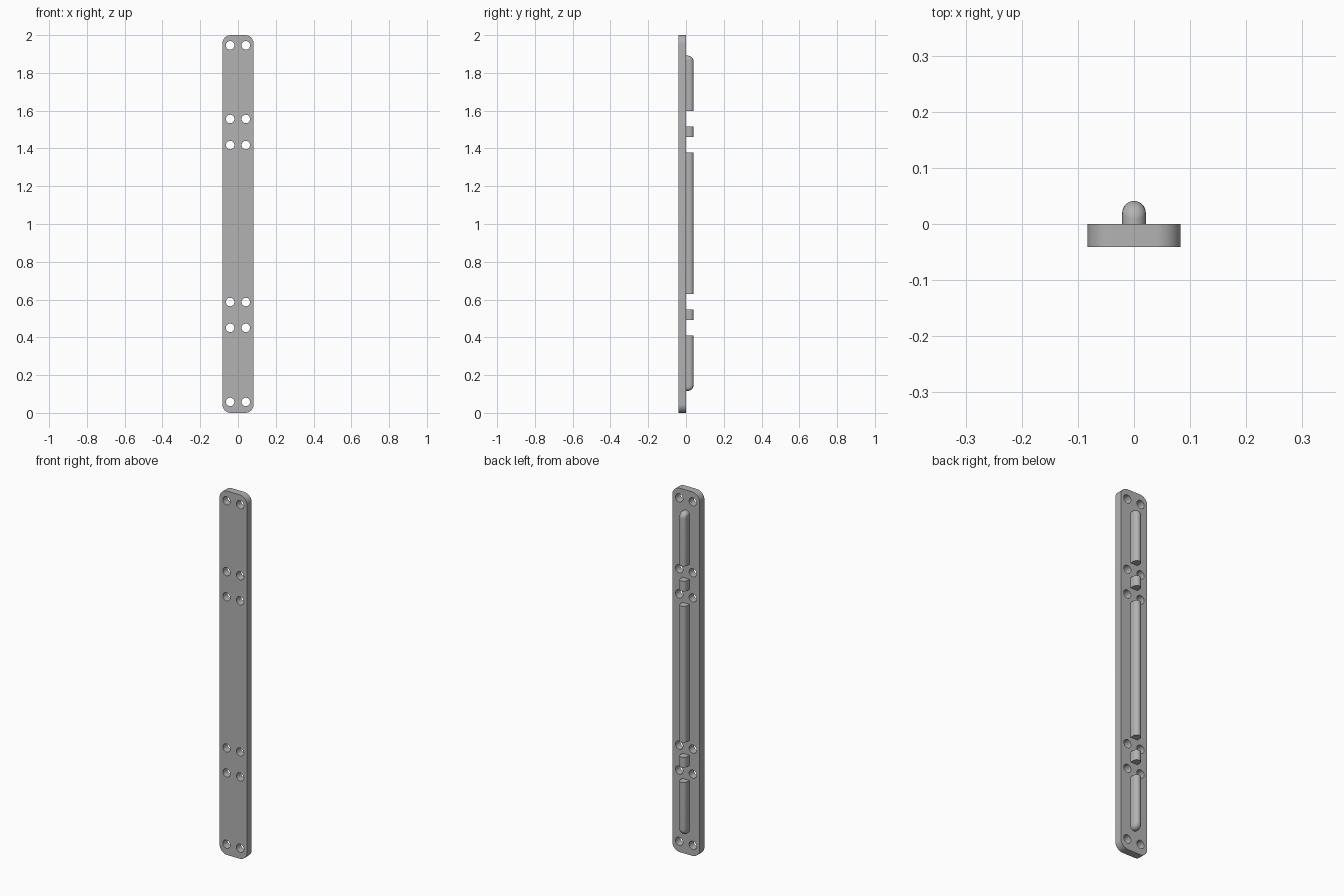
import bpy, bmesh
from math import sin, cos, pi, sqrt
from mathutils import Matrix

cube = bpy.data.objects.get("Cube")
if cube:
    bpy.data.objects.remove(cube, do_unlink=True)

HALF_W, HEIGHT, DEPTH, CORNER = 0.083, 2.0, 0.041, 0.045
HOLE_X, HOLE_R = 0.0415, 0.0225
RIDGE_R, RIDGE_H, FILLET = 0.021, 0.041, 0.033

grey = bpy.data.materials.new("plain_grey")
grey.use_nodes = True
colour = (0.45, 0.45, 0.45, 1)
grey.diffuse_color = colour
grey.node_tree.nodes["Principled BSDF"].inputs["Base Color"].default_value = colour


def arc(cx, cy, r, start, end, n):
    return [(cx + r * cos(start + (end - start) * i / n),
             cy + r * sin(start + (end - start) * i / n)) for i in range(n + 1)]


def finish(name, bm):
    bmesh.ops.remove_doubles(bm, verts=bm.verts, dist=1e-5)
    bmesh.ops.recalc_face_normals(bm, faces=bm.faces)
    mesh = bpy.data.meshes.new(name)
    bm.to_mesh(mesh)
    bm.free()
    mesh.materials.append(grey)
    obj = bpy.data.objects.new(name, mesh)
    bpy.context.collection.objects.link(obj)
    bpy.ops.object.select_all(action='DESELECT')
    obj.select_set(True)
    bpy.context.view_layer.objects.active = obj
    bpy.ops.object.shade_smooth_by_angle(angle=pi / 6)
    return obj


# Plate: rounded outline with drilled holes, extruded through its thickness
def build_plate(hole_heights):
    curve = bpy.data.curves.new("plate_outline", 'CURVE')
    curve.dimensions, curve.fill_mode = '2D', 'BOTH'
    curve.extrude = DEPTH / 2

    def loop(points):
        spline = curve.splines.new('POLY')
        spline.points.add(len(points) - 1)
        for p, (x, y) in zip(spline.points, points):
            p.co = (x, y, 0, 1)
        spline.use_cyclic_u = True

    x, low, high = HALF_W - CORNER, CORNER, HEIGHT - CORNER
    outline = []
    for i, (cx, cy) in enumerate([(x, high), (-x, high), (-x, low), (x, low)]):
        outline += arc(cx, cy, CORNER, i * pi / 2, (i + 1) * pi / 2, 10)
    loop(outline)
    for z in hole_heights:
        for side in (-1, 1):
            loop(arc(side * HOLE_X, z, HOLE_R, 0, 2 * pi, 32)[:-1])

    helper = bpy.data.objects.new("plate_outline", curve)
    bpy.context.collection.objects.link(helper)
    mesh = bpy.data.meshes.new_from_object(helper)
    bm = bmesh.new()
    bm.from_mesh(mesh)
    bpy.data.objects.remove(helper, do_unlink=True)
    bpy.data.meshes.remove(mesh)
    bm.transform(Matrix.Translation((0, -DEPTH / 2, 0)) @ Matrix.Rotation(pi / 2, 4, 'X'))
    finish("plate", bm)


# Ridge: arched cross-section along z, with optional rounded ends
def build_ridge(name, bottom, top, round_bottom=False, round_top=False):
    def end_steps(rounded):
        return [FILLET * (1 - cos(pi / 2 * i / 12)) for i in range(13)] if rounded else [0]

    stations = [(bottom + t, t if round_bottom else 1) for t in end_steps(round_bottom)]
    stations += [(top - t, t if round_top else 1) for t in reversed(end_steps(round_top))]
    bm = bmesh.new()
    rings = []
    for z, t in stations:
        w = sqrt(max(RIDGE_R ** 2 - max(RIDGE_R - t, 0) ** 2, 1e-7))
        h = RIDGE_H - FILLET + sqrt(FILLET ** 2 - max(FILLET - t, 0) ** 2)
        section = [(w, 0)] + arc(0, max(h - w, 0), w, 0, pi, 16) + [(-w, 0)]
        rings.append([bm.verts.new((x, y, z)) for x, y in section])
    for a, b in zip(rings, rings[1:]):
        for i in range(len(a)):
            j = (i + 1) % len(a)
            bm.faces.new((a[i], a[j], b[j], b[i]))
    bm.faces.new(rings[0])
    bm.faces.new(rings[-1])
    finish(name, bm)


build_plate([0.058, 0.45, 0.587, 1.418, 1.556, 1.946])
build_ridge("lower_ridge", 0.116, 0.41, round_bottom=True)
build_ridge("lower_stub", 0.492, 0.548)
build_ridge("middle_ridge", 0.63, 1.378)
build_ridge("upper_stub", 1.46, 1.516)
build_ridge("upper_ridge", 1.598, 1.891, round_top=True)
